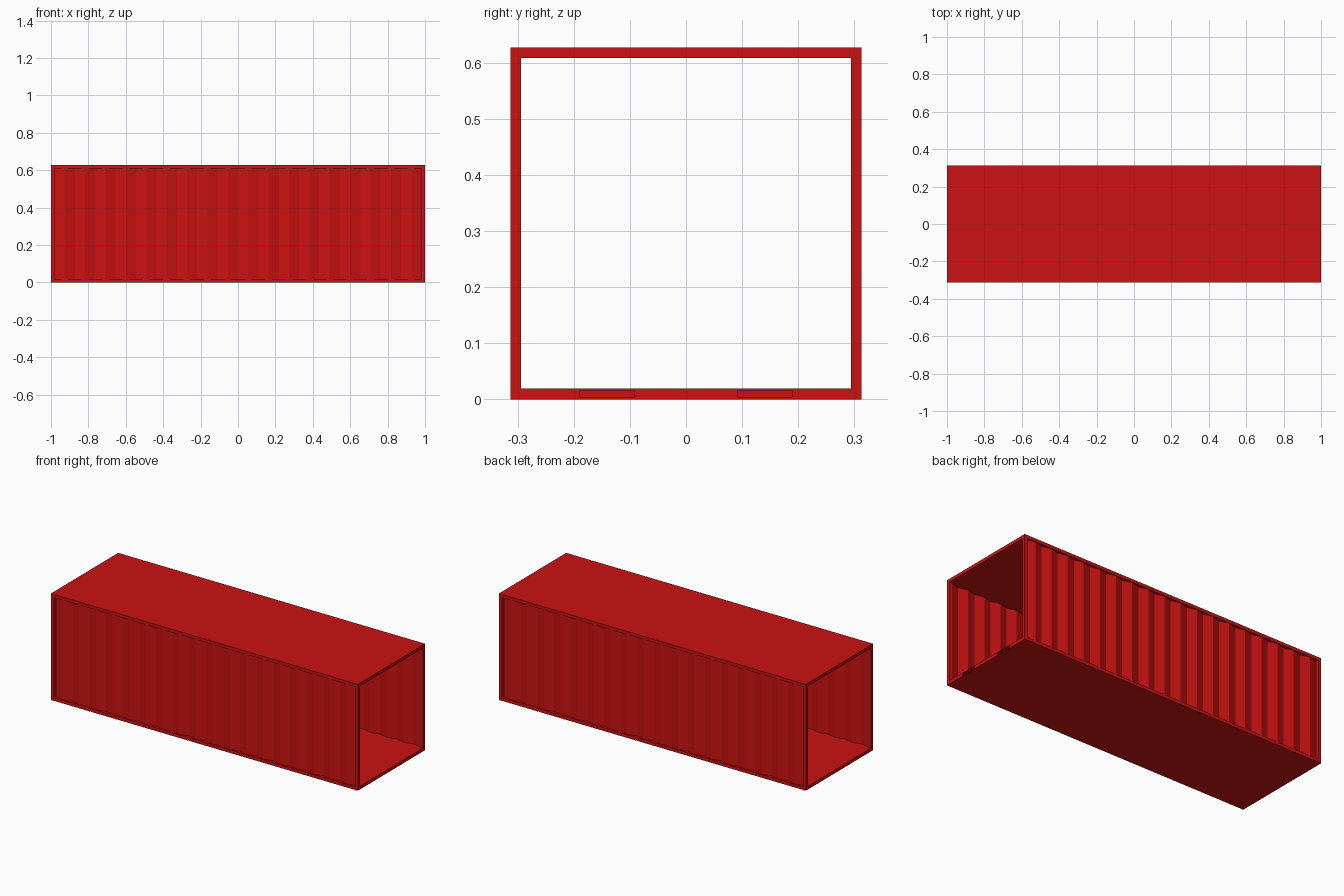
import bpy, bmesh

if "Cube" in bpy.data.objects:
    bpy.data.objects.remove(bpy.data.objects["Cube"])

L, W, H, T = 1.0, 0.313, 0.627, 0.019   # half length, half width, height, frame thickness

red = bpy.data.materials.new("red_paint")
red.diffuse_color = (0.6, 0.006, 0.006, 1)
red.use_nodes = True
red.node_tree.nodes["Principled BSDF"].inputs["Base Color"].default_value = red.diffuse_color


def extrude_outline(name, pts, z0, z1, closed=True):
    """Extrude a plan outline upward, as a solid or as an open sheet."""
    bm = bmesh.new()
    low = [bm.verts.new((x, y, z0)) for x, y in pts]
    top = [bm.verts.new((x, y, z1)) for x, y in pts]
    n = len(pts)
    for i in range(n if closed else n - 1):
        j = (i + 1) % n
        bm.faces.new((low[i], low[j], top[j], top[i]))
    if closed:
        bm.faces.new(low[::-1])
        bm.faces.new(top)
        bmesh.ops.recalc_face_normals(bm, faces=bm.faces)
    me = bpy.data.meshes.new(name)
    bm.to_mesh(me)
    bm.free()
    ob = bpy.data.objects.new(name, me)
    bpy.context.collection.objects.link(ob)
    me.materials.append(red)
    return ob


def rect(x0, x1, y0, y1):
    return [(x0, y0), (x1, y0), (x1, y1), (x0, y1)]


def cut(target, cutter):
    mod = target.modifiers.new("cut", 'BOOLEAN')
    mod.operation = 'DIFFERENCE'
    mod.solver = 'EXACT'
    mod.object = cutter
    bpy.context.view_layer.objects.active = target
    bpy.ops.object.modifier_apply(modifier=mod.name)
    bpy.data.objects.remove(cutter)


# Roof, floor and corner posts: a block hollowed by one cross-shaped cutter
frame = extrude_outline("container_frame", rect(-L, L, -W, W), 0, H)
ix, iy, far = L - T, W - T, 1.5
cross = [(ix, -iy), (far, -iy), (far, iy), (ix, iy),
         (ix, far), (-ix, far), (-ix, iy),
         (-far, iy), (-far, -iy), (-ix, -iy),
         (-ix, -far), (ix, -far)]
cut(frame, extrude_outline("opening_cutter", cross, T, H - T))

# Shallow lifting pockets in the end sills
for sx in (-1, 1):
    for sy in (-1, 1):
        xs = sorted((sx * (L - 0.01), sx * (L + 0.05)))
        ys = sorted((sy * 0.092, sy * 0.189))
        cut(frame, extrude_outline("pocket_cutter", rect(*xs, *ys), 0.004, 0.016))

# Corrugated side walls, folded within the frame thickness
FOLDS = 36
for name, s in (("front_wall", -1), ("back_wall", 1)):
    pts = []
    for i in range(FOLDS + 1):
        x = -ix + 2 * ix * i / FOLDS
        pts.append((x, s * (0.295 if i % 2 == 0 else 0.310)))
    if s > 0:
        pts.reverse()
    extrude_outline(name, pts, T, H - T, closed=False)
